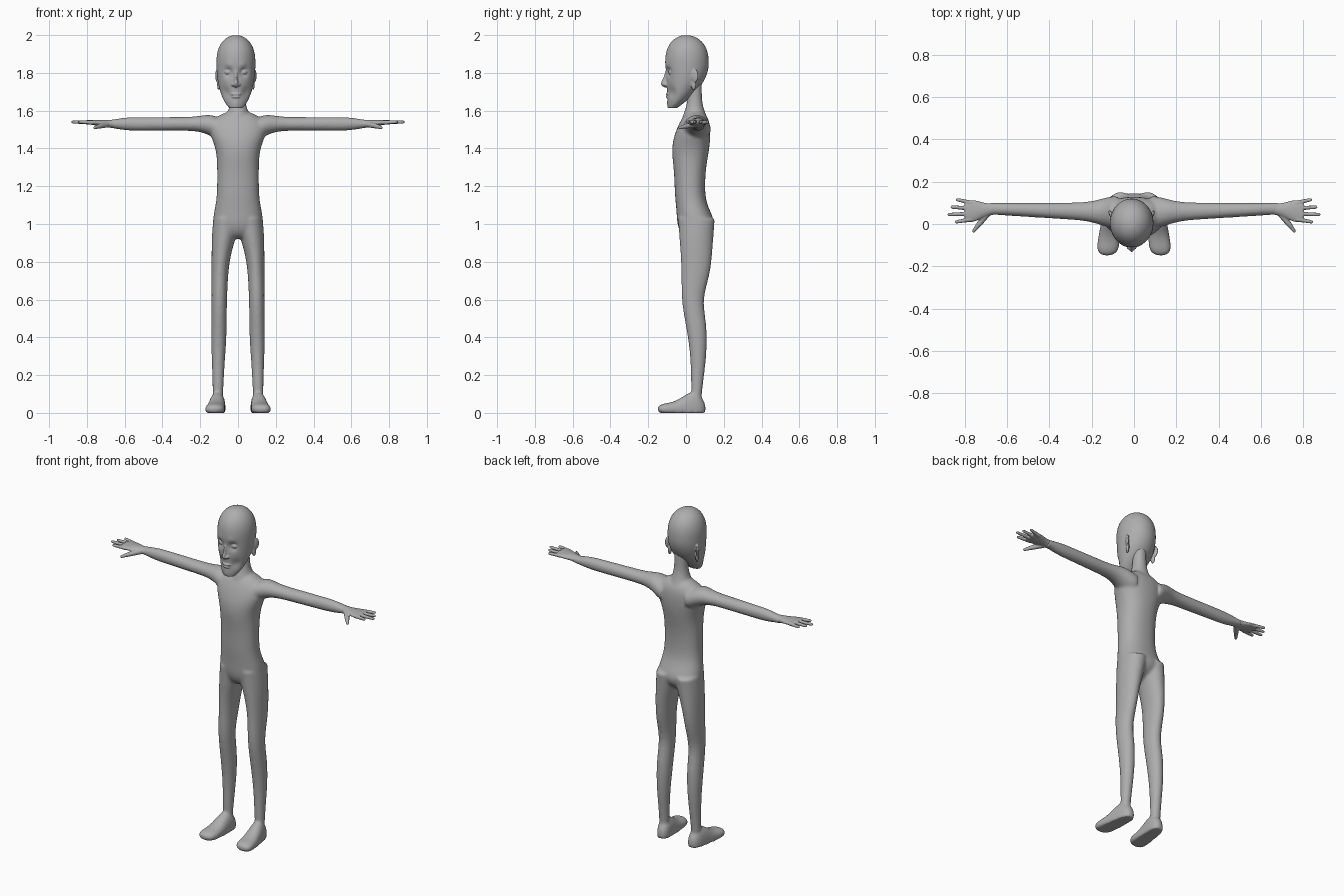
import bpy, bmesh, math
from mathutils import Vector, Matrix

if "Cube" in bpy.data.objects:
    bpy.data.objects.remove(bpy.data.objects["Cube"], do_unlink=True)

grey = bpy.data.materials.new("plain_grey")
grey.use_nodes = True
grey.diffuse_color = (0.42, 0.42, 0.42, 1)
grey.node_tree.nodes["Principled BSDF"].inputs["Base Color"].default_value = grey.diffuse_color


def bump(value, peak, width):
    """Soft bulge that is one at the peak and fades out on both sides."""
    return math.exp(-((value - peak) / width) ** 2)


def dome(value, middle, half, power):
    """Rounded closing of a form towards its ends."""
    return math.sqrt(max(0, 1 - abs((value - middle) / half) ** power))


def loft(bm, axis, start, end, section, side=1, power=2, sides=48, steps=48):
    """Section gives (centre a, centre b, radius a, radius b) along the axis."""
    rings = []
    for step in range(steps + 1):
        pos = start + (end - start) * (1 - math.cos(math.pi * step / steps)) / 2
        centre_a, centre_b, radius_a, radius_b = section(pos)
        ring = []
        for i in range(sides):
            angle = math.tau * i / sides
            c, s = math.cos(angle), math.sin(angle)
            a = centre_a + radius_a * math.copysign(abs(c) ** (2 / power), c)
            b = centre_b + radius_b * math.copysign(abs(s) ** (2 / power), s)
            x, y, z = {"x": (pos, a, b), "y": (a, pos, b), "z": (a, b, pos)}[axis]
            ring.append(bm.verts.new((x * side, y, z)))
        rings.append(ring)
    for low, high in zip(rings, rings[1:]):
        for i in range(sides):
            j = (i + 1) % sides
            bm.faces.new((low[i], low[j], high[j], high[i]))
    bm.faces.new(rings[0])
    bm.faces.new(rings[-1])
    return [vert for ring in rings for vert in ring]


def ellipsoid(bm, centre, radii, turn=0):
    matrix = Matrix.Translation(centre) @ Matrix.Rotation(turn, 4, "Z") @ Matrix.Diagonal((*radii, 1))
    bmesh.ops.create_uvsphere(bm, u_segments=24, v_segments=16, radius=1, matrix=matrix)


def finger(bm, start, end, thick, thin):
    """Tapered rod with rounded ends."""
    p, q = Vector(start), Vector(end)
    turn = (q - p).to_track_quat("Z", "Y").to_matrix().to_4x4()
    bmesh.ops.create_cone(bm, cap_ends=True, segments=16, radius1=thick, radius2=thin,
                          depth=(q - p).length, matrix=Matrix.Translation((p + q) / 2) @ turn)
    ellipsoid(bm, p, (thick, thick, thick))
    ellipsoid(bm, q, (thin, thin, thin))


def push(verts, centre, radius, offset):
    """Soft sculpting pull around a point."""
    for vert in verts:
        vert.co += Vector(offset) * bump((vert.co - Vector(centre)).length, 0, radius)


def finish(bm, name, voxel, smooth):
    """Fuse the overlapping forms into one smooth skin."""
    bmesh.ops.recalc_face_normals(bm, faces=bm.faces)
    mesh = bpy.data.meshes.new(name)
    bm.to_mesh(mesh)
    bm.free()
    mesh.materials.append(grey)
    mesh.shade_smooth()
    part = bpy.data.objects.new(name, mesh)
    bpy.context.collection.objects.link(part)
    skin = part.modifiers.new("Skin", "REMESH")
    skin.mode, skin.voxel_size, skin.use_smooth_shade = "VOXEL", voxel, True
    soften = part.modifiers.new("Soften", "SMOOTH")
    soften.factor, soften.iterations = 0.5, smooth
    return part


def torso(z):
    close = dome(z, 1.26, .34, 8)
    hips = bump(z, 1, .1)
    return (0, .02 + .03 * hips + .03 * bump(z, 1.6, .15),
            close * (.11 + .025 * hips + .045 * bump(z, 1.52, .1)),
            close * (.08 + .02 * bump(z, 1, .08) + .018 * bump(z, 1.42, .12)))


def neck(z):
    radius = .038 + .03 * bump(z, 1.54, .07)
    return 0, .046, radius, radius


def leg(z):
    calf = bump(z, .4, .15)
    return (.108 - .015 * z - .03 * bump(z, 1.05, .18),
            .055 - .018 * bump(z, .6, .12) + .009 * bump(z, .3, .15),
            .025 + .025 * z + .005 * calf + .018 * bump(z, 1, .15),
            .02 + .075 * z - .007 * bump(z, .6, .1))


def foot(y):
    close = dome(y, -.023, .127, 6)
    return (.112 - .1 * y, .02, close * (.045 - .08 * y),
            close * (.03 + .06 * bump(y, .04, .08)))


def arm(x):
    return (.052 + .03 * x, 1.53 - .03 * bump(x, .08, .06),
            .05 - .033 * x + .03 * bump(x, .08, .1),
            .036 + .025 * bump(x, .1, .09) - .016 * bump(x, .7, .08))


def palm(x):
    return (.13 - .09 * x, 1.48 + .075 * x,
            .025 + .027 * bump(x, .77, .06), .075 - .08 * x)


def skull(z):
    drop = max(0, 1.85 - z)
    crown = dome(max(z, 1.85), 1.85, .15, 2.5)
    front = crown * (.07 * drop - .11)
    back = crown * (.12 - 3 * drop ** 2)
    return 0, (front + back) / 2, .103 * crown * dome(drop, 0, .25, 2), (back - front) / 2


def nose(z):
    close = dome(z, 1.775, .053, 6)
    return (0, -.1, close * (.008 + .007 * bump(z, 1.74, .02)),
            close * (.006 + .028 * bump(z, 1.735, .05)))


# Body: torso, neck, legs, flat-soled feet and arms
bm = bmesh.new()
loft(bm, "z", .921, 1.599, torso, power=2.25)
loft(bm, "z", 1.5, 1.76, neck)
for side in (1, -1):
    loft(bm, "z", .04, 1.03, leg, side)
    for vert in loft(bm, "y", -.149, .103, foot, side, power=2.3):
        vert.co.z = max(vert.co.z, 0)
    loft(bm, "x", .08, .69, arm, side)
finish(bm, "body", .008, 5)

# Hands: palm, four spread fingers and a two-jointed thumb
bm = bmesh.new()
loft(bm, "x", .64, .8, palm)
for i, reach in enumerate((.835, .86, .875, .84)):
    finger(bm, (.77, .1 - .026 * i, 1.537), (reach, .115 - .035 * i, 1.54), .0115, .008)
knuckle = (.732, 0, 1.518)
finger(bm, (.69, .053, 1.527), knuckle, .016, .013)
finger(bm, knuckle, (.758, -.033, 1.51), .013, .008)
hands = finish(bm, "hands", .004, 3)
hands.modifiers.new("Mirror", "MIRROR")

# Head: skull with chin, sockets, brows and cheeks pulled into shape
bm = bmesh.new()
face = loft(bm, "z", 1.613, 1.999, skull, sides=96)
push(face, (0, -.095, 1.635), .025, (0, -.005, 0))
for side in (1, -1):
    push(face, (side * .043, -.1, 1.803), .024, (0, .018, 0))
    push(face, (side * .04, -.108, 1.838), .02, (0, -.005, 0))
    push(face, (side * .06, -.085, 1.695), .03, (-side * .006, .008, 0))
    # Eye, upper ear, ear lobe and nostril
    ellipsoid(bm, (side * .042, -.079, 1.803), (.018, .015, .013))
    ellipsoid(bm, (side * .099, .046, 1.785), (.008, .021, .035), side * -.35)
    ellipsoid(bm, (side * .091, .04, 1.74), (.008, .014, .032), side * -.3)
    ellipsoid(bm, (side * .014, -.107, 1.738), (.01, .014, .009))
# Nose and lips
loft(bm, "z", 1.723, 1.827, nose)
for height, width in ((1.687, .028), (1.673, .023)):
    ellipsoid(bm, (0, -.095, height), (width, .012, .007))
head = finish(bm, "head", .004, 3)
head.location.x = -.011
